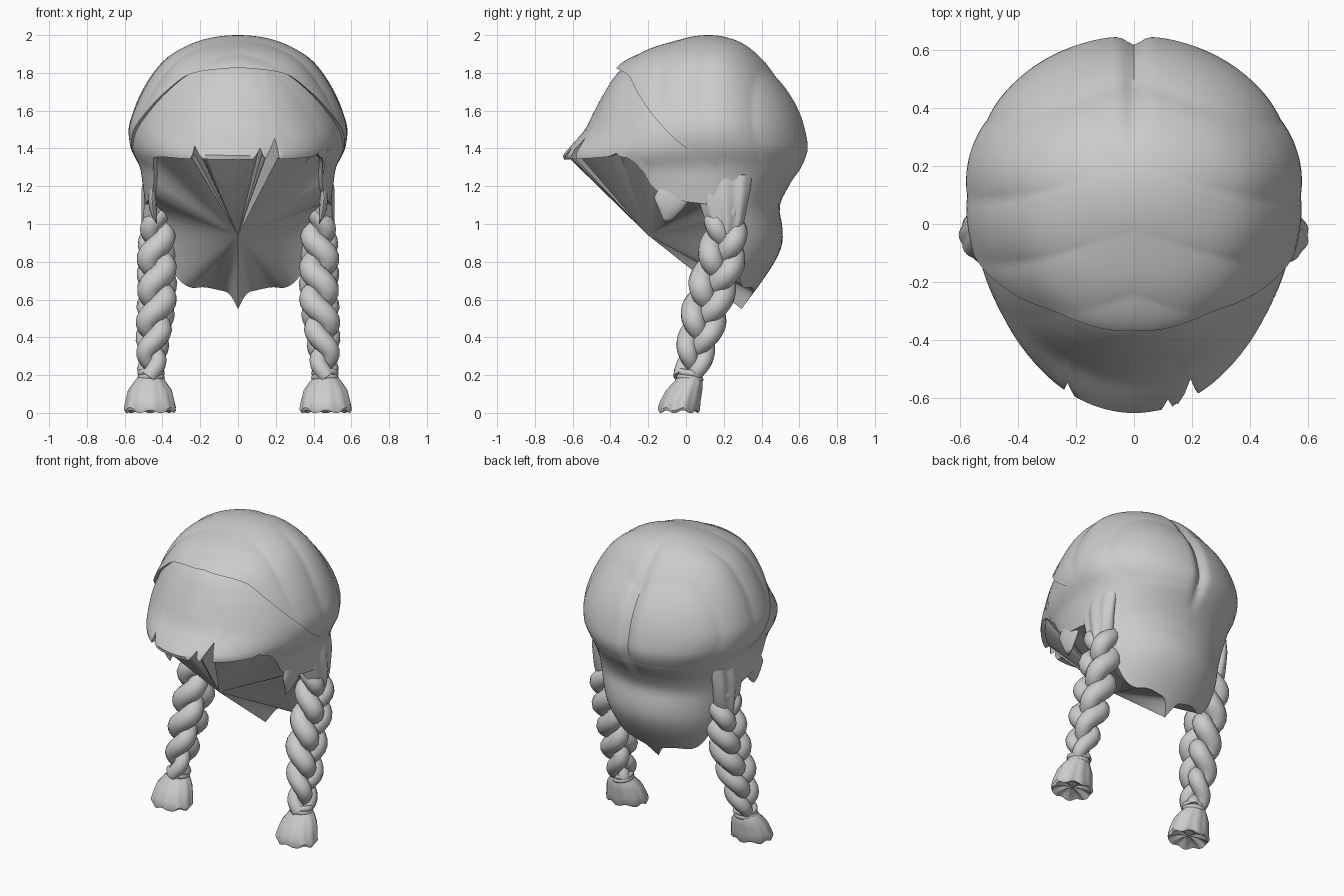
import bpy, bmesh, math
from mathutils import Vector

if "Cube" in bpy.data.objects:
    bpy.data.objects.remove(bpy.data.objects["Cube"])

Y0 = 0.12      # depth of the widest line of the head
SEG = 180

# z, half width, reach to the front, reach to the back
SECTIONS = [(2.0, 0, 0, 0), (1.97, .20, .17, .15), (1.9, .345, .37, .25), (1.83, .42, .48, .32),
            (1.7, .505, .57, .42), (1.6, .55, .62, .475), (1.5, .58, .67, .51), (1.4, .572, .755, .53),
            (1.35, .55, .785, .52), (1.3, .53, .72, .50), (1.2, .515, .67, .43), (1.1, .50, .63, .385),
            (1.0, .475, .60, .40), (.9, .455, .60, .40), (.8, .43, .60, .36), (.7, .39, .60, .295),
            (.5, .29, .60, .15)]
# lower edge height by angle from the front
HAIR_RIM = [(0, 1.34), (30, 1.345), (56, 1.35), (59, 1.30), (62, 1.21), (68, 1.15), (78, 1.12), (90, 1.10),
            (98, 1.06), (106, .97), (114, .83), (124, .71), (135, .665), (150, .665), (163, .65), (172, .63), (180, .55)]
CAP_RIM = [(0, 1.83), (35, 1.79), (50, 1.69), (65, 1.55), (80, 1.41), (95, 1.30), (120, 1.20), (180, 1.18)]


def interp(table, x):
    """Hermite interpolation of rows keyed by their first value."""
    x = min(max(x, table[0][0]), table[-1][0])
    i = 0
    while i < len(table) - 2 and table[i + 1][0] < x:
        i += 1
    p, q = table[i], table[i + 1]
    o, r = table[max(i - 1, 0)], table[min(i + 2, len(table) - 1)]
    h = q[0] - p[0]
    t = (x - p[0]) / h
    out = []
    for k in range(1, len(p)):
        m0 = (q[k] - o[k]) / (q[0] - o[0]) * h
        m1 = (r[k] - p[k]) / (r[0] - p[0]) * h
        out.append((2*t**3 - 3*t**2 + 1) * p[k] + (t**3 - 2*t*t + t) * m0
                   + (3*t*t - 2*t**3) * q[k] + (t**3 - t*t) * m1)
    return out


BY_DEPTH = [(math.sqrt(2 - s[0]),) + s[1:] for s in SECTIONS]


def loft(name, rings, start=None, end=None):
    """Skin closed rings, with optional pole points at both ends."""
    bm = bmesh.new()
    rows = [[bm.verts.new(p) for p in r] for r in rings]
    n = len(rows[0])
    for a, b in zip(rows, rows[1:]):
        for i in range(n):
            bm.faces.new((a[i], a[(i + 1) % n], b[(i + 1) % n], b[i]))
    for pole, row in ((start, rows[0]), (end, rows[-1])):
        if pole is not None:
            v = bm.verts.new(pole)
            for i in range(n):
                bm.faces.new((v, row[i], row[(i + 1) % n]))
    bmesh.ops.recalc_face_normals(bm, faces=bm.faces)
    me = bpy.data.meshes.new(name)
    bm.to_mesh(me)
    bm.free()
    ob = bpy.data.objects.new(name, me)
    bpy.context.collection.objects.link(ob)
    return ob


def head_point(ang, z, offset, comb):
    """Point on the combed head surface at an angle from the front and a height."""
    a, f, b = interp(BY_DEPTH, math.sqrt(max(2 - z, 0)))
    s, c = math.sin(ang), math.cos(ang)
    x, y = a * s, -(f if c > 0 else b) * c
    r = max(math.hypot(x, y), .001)
    # combed strands running sideways and a shallow parting at the back
    wave = abs(math.sin(13 * y + 5 * abs(x) + 2.5 * z)) ** .7 - .65
    part = 0
    if c < 0 and z > 1.2:
        part = -.03 * math.exp(-(x / .035) ** 2) * min(1, (z - 1.2) / .15) * min(1, r / .4)
    k = 1 + (offset + comb * wave * min(1, r / .3) + part) / max(r, .15)
    return Vector((x * k, Y0 + y * k, z))


def shell(name, rim, offset, drop, comb, rows, end, back=None, notches=()):
    rings = []
    for j in range(1, rows + 1):
        t = j / rows
        ring = []
        for i in range(SEG):
            deg = 360 * i / SEG
            d = deg if deg <= 180 else deg - 360
            zr = interp(rim, abs(d))[0]
            zr += sum(h * max(0, 1 - abs(d - c) / w) for c, w, h in notches)
            z = 2 - (2 - zr) * t * t
            off = offset
            if back is not None:      # let the edge melt into the layer below at the back
                off += (back - offset) * t ** 5 * min(1, max(0, (abs(d) - 70) / 30))
            p = head_point(math.radians(deg), z, off, comb * (1 - t ** 6))
            p.z -= drop * (1 - t)
            ring.append(p)
        rings.append(ring)
    # rolled-in lip
    rings.append([Vector((p.x * .96, Y0 + (p.y - Y0) * .96, p.z + .005)) for p in rings[-1]])
    return loft(name, rings, (0, Y0, 2 - drop), end)


# Main hair mass with notched fringe, closed underneath by a fan to one point
shell("hair_mass", HAIR_RIM, -.012, .04, .004, 56, (0, -.2, .94),
      notches=[(-24, 3, .07), (12, 3, .06), (20, 4, .11), (50, 3, .02)])
# Upper layer swept back over the fringe
shell("upper_layer", CAP_RIM, .006, 0, .016, 44, None, back=-.014)


def strand(name, pts, depth):
    """Round tapering lock along points (x, y, z, radius factor)."""
    cu = bpy.data.curves.new(name, 'CURVE')
    cu.dimensions = '3D'
    cu.bevel_depth = depth
    cu.bevel_resolution = 4
    cu.use_fill_caps = True
    sp = cu.splines.new('POLY')
    sp.points.add(len(pts) - 1)
    for p, (x, y, z, r) in zip(sp.points, pts):
        p.co = (x, y, z, 1)
        p.radius = r
    ob = bpy.data.objects.new(name, cu)
    bpy.context.collection.objects.link(ob)
    bpy.ops.object.select_all(action='DESELECT')
    ob.select_set(True)
    bpy.context.view_layer.objects.active = ob
    bpy.ops.object.convert(target='MESH')


# Braid centre line: z, x, y, thickness
BRAID = [(.19, .46, .02, .68), (.4, .45, .07, .92), (.6, .43, .12, 1.05), (.9, .43, .20, 1.0), (1.2, .41, .19, .6)]

for side, tag in ((1, "right"), (-1, "left")):
    # Three plaited strands
    for k in range(3):
        pts = []
        for i in range(61):
            z = .19 + 1.0 * i / 60
            x, y, s = interp(BRAID, z)
            ph = 2 * math.pi * (z / .5 + k / 3)
            swell = .9 + .16 * abs(math.sin(ph))
            pts.append((side * (x + .042 * s * math.sin(2 * ph)), y + .066 * s * math.sin(ph), z, s * swell))
        strand(f"braid_strand_{tag}_{k + 1}", pts, .059)

    # Hair tie
    for dz in (.185, .21):
        bpy.ops.mesh.primitive_torus_add(location=(side * .46, .02, dz), rotation=(-.15, 0, 0), major_radius=.054,
                                         minor_radius=.019, major_segments=32, minor_segments=10)
        bpy.context.object.name = f"hair_tie_{tag}"

    # Flared tuft under the tie: z, y, x radius, y radius
    rings = []
    for z, cy, rx, ry in ((.2, .02, .055, .055), (.165, .012, .085, .075), (.12, -.01, .115, .095),
                          (.06, -.03, .13, .106), (.02, -.038, .137, .11), (.006, -.04, .128, .104),
                          (.02, -.04, .10, .08), (.035, -.04, .05, .04)):
        ring = []
        for i in range(60):
            a = 2 * math.pi * i / 60
            g = 1 + .05 * (abs(math.sin(5.5 * a)) - .6) * (1 if z < .15 else .4)
            ring.append((side * .465 + rx * g * math.cos(a), cy + ry * g * math.sin(a),
                         max(0, z + (.008 * math.sin(7 * a) if z < .04 else 0))))
        rings.append(ring)
    loft(f"braid_tuft_{tag}", rings, (side * .46, .02, .2), (side * .465, -.04, .03))

    # Flat pointed lock in front of the braid: z, x, y, half depth, half thickness
    rings = []
    for z, x, y, d, w in ((1.22, .45, -.06, .07, .015), (1.14, .455, -.07, .10, .022),
                          (1.08, .45, -.08, .065, .02), (1.03, .44, -.095, .03, .012)):
        rings.append([(side * (x + w * math.cos(a)), y + d * math.sin(a), z)
                      for a in (2 * math.pi * i / 20 for i in range(20))])
    loft(f"side_lock_{tag}", rings, (side * .45, -.06, 1.23), (side * .43, -.11, 1.0))

    # Hair gathered from the side of the head into the braid: z, y, half depth, x, half thickness
    rings = []
    for z, y, d, x, w in ((1.26, .20, .15, .43, .06), (1.18, .20, .14, .445, .06), (1.1, .20, .125, .445, .06),
                          (1.02, .205, .105, .44, .065), (.95, .205, .075, .435, .06)):
        ring = []
        for i in range(48):
            a = 2 * math.pi * i / 48
            g = 1 + .12 * math.cos(8 * a + 5 * z)
            ring.append((side * (x + w * g * math.cos(a)), y + d * math.sin(a), z))
        rings.append(ring)
    loft(f"gathered_hair_{tag}", rings, (side * .41, .2, 1.28), (side * .43, .2, .93))

# Smooth shading with crisp creases
bpy.ops.object.select_all(action='SELECT')
bpy.context.view_layer.objects.active = bpy.context.scene.objects["hair_mass"]
bpy.ops.object.shade_smooth_by_angle(angle=math.radians(40))
